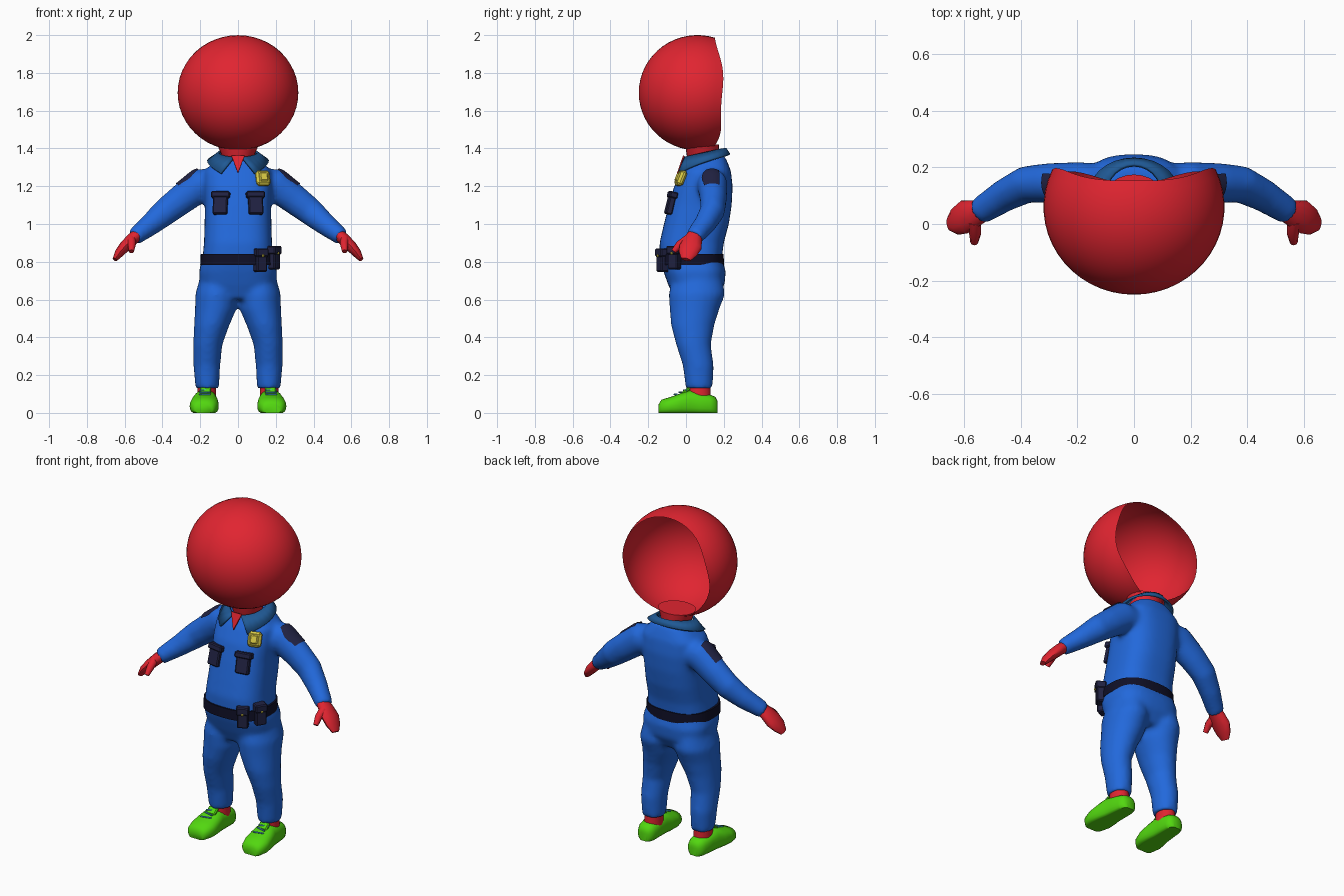
import bpy, bmesh
from math import sin, cos, pi, radians, acos, copysign
from mathutils import Vector, Matrix, Euler

if "Cube" in bpy.data.objects:
    bpy.data.objects.remove(bpy.data.objects["Cube"])


def material(name, r, g, b):
    m = bpy.data.materials.new(name)
    m.use_nodes = True
    m.diffuse_color = (r, g, b, 1)
    m.node_tree.nodes["Principled BSDF"].inputs["Base Color"].default_value = (r, g, b, 1)
    return m


RED = material("red skin", .75, .018, .03)
BLUE = material("uniform blue", .016, .14, .71)
COLLAR = material("collar blue", .014, .10, .30)
NAVY = material("navy cloth", .015, .016, .055)
BLACK = material("belt black", .005, .005, .02)
YELLOW = material("badge yellow", .70, .60, .06)
GREEN = material("shoe green", .085, .68, .005)
LACE = material("lace blue", .08, .45, .75)


def finish(name, bm, *mats, smooth=True, normals=True):
    if normals:
        bmesh.ops.recalc_face_normals(bm, faces=bm.faces)
    me = bpy.data.meshes.new(name)
    bm.to_mesh(me)
    bm.free()
    for m in mats:
        me.materials.append(m)
    for p in me.polygons:
        p.use_smooth = smooth
    if smooth:
        me.set_sharp_from_angle(angle=radians(50))
    ob = bpy.data.objects.new(name, me)
    bpy.context.scene.collection.objects.link(ob)
    return ob


def bridge(bm, a, b, closed=True):
    n = len(a)
    for i in range(n if closed else n - 1):
        j = (i + 1) % n
        bm.faces.new((a[i], a[j], b[j], b[i]))


def loft(bm, rings, u, axis=None, p=2.0, n=24, floor=None):
    """Capped tube through rings (x, y, z, radius along u, radius across)."""
    pts = [Vector(r[:3]) for r in rings]
    loops = []
    for k, r in enumerate(rings):
        t = axis or pts[min(k + 1, len(pts) - 1)] - pts[max(k - 1, 0)]
        t = Vector(t).normalized()
        a = Vector(u)
        a = (a - t * a.dot(t)).normalized()
        b = t.cross(a)
        loop = []
        for i in range(n):
            c, s = cos(2 * pi * i / n), sin(2 * pi * i / n)
            c, s = copysign(abs(c) ** (2 / p), c), copysign(abs(s) ** (2 / p), s)
            v = pts[k] + a * c * r[3] + b * s * r[4]
            if floor is not None and v.z < floor:
                v.z = floor
            loop.append(bm.verts.new(v))
        loops.append(loop)
    for a, b in zip(loops, loops[1:]):
        bridge(bm, a, b)
    bm.faces.new(loops[0])
    bm.faces.new(loops[-1])


def tube(name, mat, rings, u, **kw):
    bm = bmesh.new()
    loft(bm, rings, u, **kw)
    return finish(name, bm, mat)


def box(name, mat, loc, size, rot=(0, 0, 0), offset=(0, 0, 0), bevel=.006):
    bm = bmesh.new()
    m = Matrix.Translation(loc) @ Euler(rot).to_matrix().to_4x4() @ Matrix.Translation(offset)
    bmesh.ops.create_cube(bm, size=1, matrix=m @ Matrix.Diagonal((*size, 1)))
    ob = finish(name, bm, mat, smooth=False)
    mod = ob.modifiers.new("Bevel", 'BEVEL')
    mod.width = bevel
    return ob


X, Y, Z = (1, 0, 0), (0, 1, 0), (0, 0, 1)

# Uniform: torso, sleeves and trousers fused into one skin
TORSO = [(.60, .05, .14, .11), (.68, .055, .20, .15), (.75, .045, .207, .165),
         (.82, .025, .188, .165), (.90, .03, .180, .17), (1.0, .055, .177, .172),
         (1.1, .075, .175, .167), (1.2, .092, .180, .155), (1.28, .108, .178, .130),
         (1.32, .115, .138, .108), (1.36, .12, .095, .085)]
LEG = [(.163, .07, .13, .063, .072), (.165, .065, .25, .071, .082), (.16, .04, .36, .077, .092),
       (.14, .035, .46, .093, .114), (.118, .045, .55, .110, .132),
       (.113, .058, .63, .113, .150), (.11, .06, .72, .09, .13)]
ARM = [(.08, .13, 1.21, .08, .085), (.2, .14, 1.205, .08, .09), (.3, .145, 1.13, .071, .08),
       (.38, .14, 1.068, .066, .073), (.46, .10, 1.0, .058, .06), (.55, .042, .93, .049, .045)]
bm = bmesh.new()
loft(bm, [(0, cy, z, rx, ry) for z, cy, rx, ry in TORSO], X, axis=Z, p=2.7, n=40)
for s in (1, -1):
    loft(bm, [(s * x, *r) for x, *r in LEG], X, axis=Z)
    loft(bm, [(s * x, *r) for x, *r in ARM], Y)
uniform = finish("uniform", bm, BLUE)
mod = uniform.modifiers.new("Fuse", 'REMESH')
mod.mode = 'VOXEL'
mod.voxel_size = .013
mod.use_smooth_shade = True
mod = uniform.modifiers.new("Soften", 'SMOOTH')
mod.factor = .5
mod.iterations = 8

# Head: round shell, open at the back with a wavy rim
bm = bmesh.new()
cy, rows, n = .06, 16, 48
front = bm.verts.new((0, cy - .31, 1.695))
last = None
for k in range(1, rows + 1):
    loop = []
    for i in range(n):
        a = 2 * pi * i / n
        rim = .192 - .045 * sin(a) ** 4 + .006 * sin(5 * a)
        th = acos(-(rim - cy) / .31) * k / rows
        loop.append(bm.verts.new((.32 * sin(th) * cos(a), cy - .31 * cos(th),
                                  1.695 + .305 * sin(th) * sin(a))))
    if last:
        bridge(bm, last, loop)
    else:
        for i in range(n):
            bm.faces.new((front, loop[i], loop[(i + 1) % n]))
    last = loop
finish("head_shell", bm, RED)

# Neck and open shirt front
tube("neck", RED, [(0, .1, 1.29, .07, .07), (0, .09, 1.36, .085, .085), (0, .085, 1.42, .11, .09)],
     X, axis=Z)
bm = bmesh.new()
bm.faces.new([bm.verts.new(v) for v in ((-.035, -.008, 1.36), (0, -.04, 1.268), (.035, -.008, 1.36))])
finish("shirt_opening", bm, RED, smooth=False).modifiers.new("Thick", 'SOLIDIFY').thickness = .008

# Collar: flared strip that drops to two points at the front
bm = bmesh.new()
inner, outer = [], []
for i in range(25):
    t = i / 12 - 1
    s, a, b = abs(t), radians(168 * t), radians(146 * t)
    inner.append(bm.verts.new((.1 * sin(a), .1 + .108 * cos(a), 1.376 + .024 * cos(a))))
    outer.append(bm.verts.new((.16 * sin(b), .11 + .12 * cos(b) - .05 * s ** 3, 1.367 - .1 * s * s)))
bridge(bm, inner, outer, closed=False)
collar = finish("collar", bm, COLLAR)
mod = collar.modifiers.new("Thick", 'SOLIDIFY')
mod.thickness = .012
mod.offset = 0

# Belt with two pouches
tube("belt", BLACK, [(0, .025, .783, .2, .176), (0, .025, .842, .197, .174)], X, axis=Z, p=2.5, n=40)
for name, x, y, z, turn in (("front", .118, -.122, .807, 28), ("side", .188, -.06, .82, 58)):
    loc, rot = (x, y, z), (0, 0, radians(turn))
    box(name + "_pouch", NAVY, loc, (.062, .05, .12), rot)
    box(name + "_pouch_lid", NAVY, loc, (.07, .058, .045), rot, (0, -.002, .042))
    box(name + "_pouch_stud", YELLOW, loc, (.014, .01, .014), rot, (0, -.031, .025), .004)

# Chest pockets with flaps
for s, side in ((1, "left"), (-1, "right")):
    loc, rot = (s * .093, -.083, 1.105), (-.24, 0, s * .16)
    box(side + "_pocket", NAVY, loc, (.078, .034, .11), rot)
    box(side + "_pocket_flap", NAVY, loc, (.1, .044, .034), rot, (0, 0, .05))

# Badge on the left chest
loc, rot = (.132, -.028, 1.243), (-.4, 0, .3)
box("badge", YELLOW, loc, (.076, .035, .085), rot, bevel=.012)
box("badge_centre", YELLOW, loc, (.045, .02, .05), rot, (0, -.014, 0))

# Shoulder patches: bordered plates wrapped onto the sleeves
PATCH = [(-.07, 0), (-.03, -.075), (.055, -.06), (.06, .075), (-.045, .07)]
for s, side in ((1, "left"), (-1, "right")):
    bm = bmesh.new()
    f = bm.faces.new([bm.verts.new((s * (.272 + .8 * w), .125 + u, 1.262 - .6 * w)) for u, w in PATCH])
    f.normal_update()
    if f.normal.z < 0:
        f.normal_flip()
    border = bmesh.ops.inset_region(bm, faces=[f], thickness=.007)["faces"]
    for e in border:
        e.material_index = 1
    bmesh.ops.poke(bm, faces=[f])
    bmesh.ops.subdivide_edges(bm, edges=bm.edges[:], cuts=4, use_grid_fill=True)
    patch = finish(side + "_shoulder_patch", bm, NAVY, YELLOW, normals=False)
    mod = patch.modifiers.new("Wrap", 'SHRINKWRAP')
    mod.target = uniform
    mod.wrap_mode = 'ABOVE_SURFACE'
    mod.offset = .006

# Hands, ankles, shoes and laces
HAND = [(.525, .05, .95, .036, .033), (.565, .035, .915, .05, .032), (.6, .025, .88, .06, .03),
        (.63, .01, .845, .05, .024), (.652, 0, .812, .026, .013)]
THUMB = [(.565, .01, .92, .024, .024), (.562, -.035, .89, .021, .021), (.565, -.065, .855, .014, .014)]
SHOE = [(-.145, .045, .045), (-.13, .063, .07), (-.08, .077, .085), (-.025, .073, .105), (.02, .064, .12),
        (.07, .06, .108), (.13, .056, .095), (.155, .045, .085), (.168, .025, .06)]
for s, side in ((1, "left"), (-1, "right")):
    bm = bmesh.new()
    loft(bm, [(s * x, *r) for x, *r in HAND], Y, n=12)
    loft(bm, [(s * x, *r) for x, *r in THUMB], X, n=8)
    finish(side + "_hand", bm, RED)
    tube(side + "_ankle", RED, [(s * .165, .07, .07, .05, .062), (s * .165, .07, .16, .048, .058)],
         X, axis=Z)
    tube(side + "_shoe", GREEN, [(s * (.175 - .05 * y), y, h * .42, w, h * .58) for y, w, h in SHOE],
         X, axis=Y, p=2.5, floor=0)
    box(side + "_shoe_tongue", GREEN, (s * .172, .0, .115), (.06, .02, .05), (-.9, 0, 0))
    for k in range(3):
        box(f"{side}_lace_{k + 1}", LACE, (s * .175, -.055 + .025 * k, .098 + .011 * k),
            (.062, .007, .008), (0, 0, .25 * (-1) ** k), bevel=.002)
